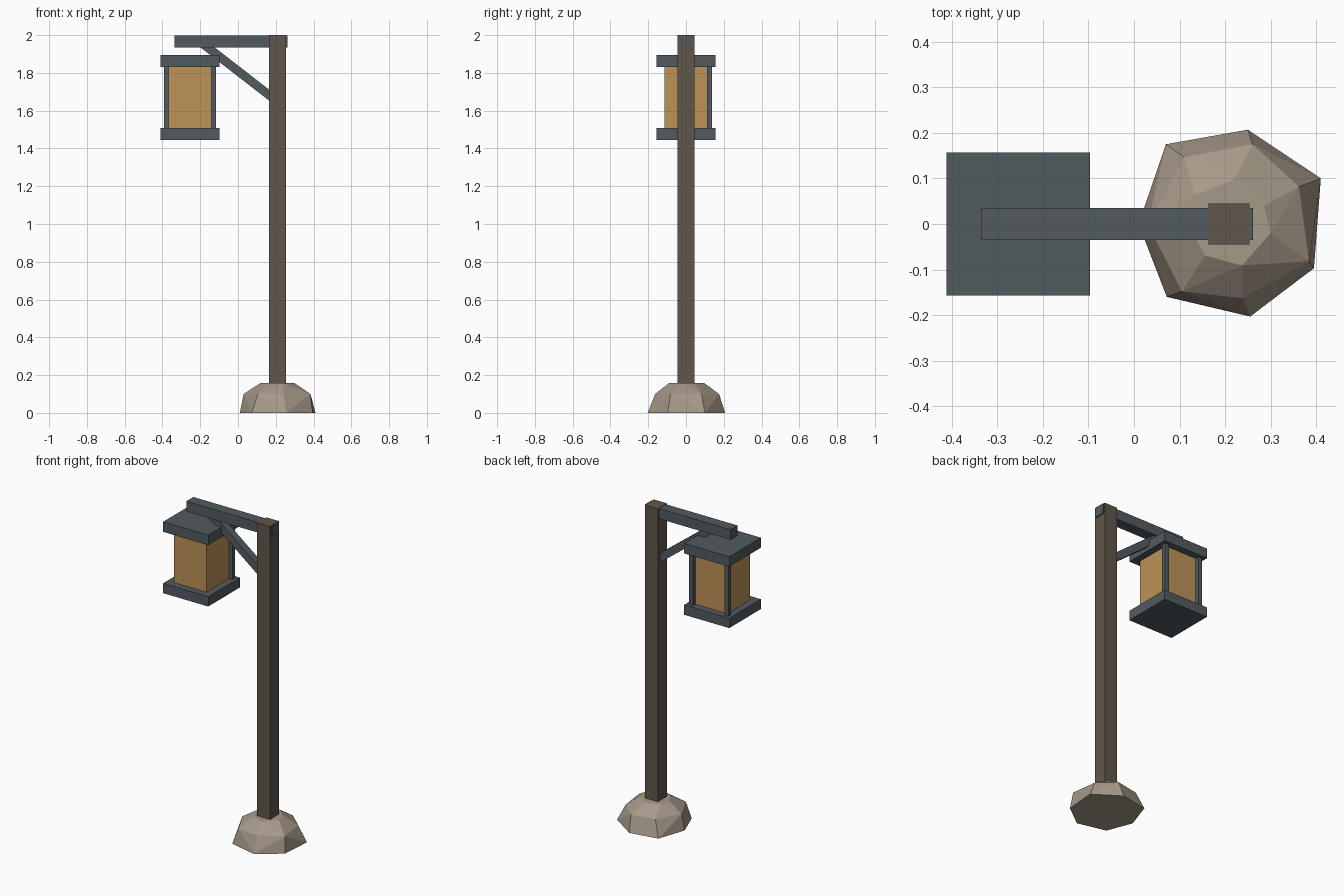
import bpy
import bmesh
from mathutils import Vector, Matrix
from math import atan2

default = bpy.data.objects.get("Cube")
if default:
    bpy.data.objects.remove(default)


def material(name, rgb):
    mat = bpy.data.materials.new(name)
    mat.use_nodes = True
    colour = (*rgb, 1)
    mat.diffuse_color = colour
    mat.node_tree.nodes["Principled BSDF"].inputs["Base Color"].default_value = colour
    return mat


wood = material("dark wood", (0.12, 0.095, 0.07))
iron = material("grey iron", (0.085, 0.105, 0.115))
stone = material("pale stone", (0.38, 0.32, 0.25))
amber = material("amber glass", (0.51, 0.29, 0.095))


def finish(name, bm, mat):
    bmesh.ops.recalc_face_normals(bm, faces=bm.faces)
    mesh = bpy.data.meshes.new(name)
    bm.to_mesh(mesh)
    bm.free()
    mesh.materials.append(mat)
    obj = bpy.data.objects.new(name, mesh)
    bpy.context.collection.objects.link(obj)
    return obj


def box(name, mat, low, high):
    """Box between two opposite corners."""
    low, high = Vector(low), Vector(high)
    bm = bmesh.new()
    shape = Matrix.Translation((low + high) / 2) @ Matrix.Diagonal((*(high - low), 1))
    bmesh.ops.create_cube(bm, size=1, matrix=shape)
    return finish(name, bm, mat)


def beam(name, mat, start, end, width):
    """Square bar between two points in the xz plane."""
    start, end = Vector(start), Vector(end)
    span = end - start
    bm = bmesh.new()
    shape = (Matrix.Translation((start + end) / 2)
             @ Matrix.Rotation(-atan2(span.z, span.x), 4, "Y")
             @ Matrix.Diagonal((span.length, width, width, 1)))
    bmesh.ops.create_cube(bm, size=1, matrix=shape)
    return finish(name, bm, mat)


# Faceted boulder: three uneven rings wrapped by a hull
rings = {
    0: [(.01, 0), (.07, .175), (.25, .207), (.41, .1), (.395, -.097), (.255, -.203), (.072, -.16)],
    .1: [(.03, 0), (.11, .147), (.26, .175), (.362, .082), (.384, -.082), (.24, -.163), (.105, -.148)],
    .157: [(.117, 0), (.134, .063), (.22, .098), (.285, .04), (.3, -.02), (.237, -.091), (.156, -.069)],
}
bm = bmesh.new()
for z, ring in rings.items():
    for x, y in ring:
        bm.verts.new((x, y, z))
bmesh.ops.convex_hull(bm, input=bm.verts)
finish("base_stone", bm, stone)

# Post, arm and diagonal brace
box("post", wood, (.164, -.045, .1), (.254, .045, 2))
box("arm", iron, (-.335, -.035, 1.934), (.261, .035, 1.998))
beam("brace", iron, (-.2, 0, 1.965), (.2, 0, 1.655), .046)

# Lantern: roof and floor plates, glass block, two rear corner bars
centre = -.254


def lantern_part(name, mat, half, bottom, top):
    return box(name, mat, (centre - half, -half, bottom), (centre + half, half, top))


lantern_part("lantern_roof", iron, .157, 1.832, 1.895)
lantern_part("lantern_floor", iron, .157, 1.446, 1.508)
lantern_part("lantern_glass", amber, .113, 1.5, 1.84)
for side, label in ((1, "left"), (-1, "right")):
    x = centre + side * .1235
    box("lantern_bar_" + label, iron, (x - .0135, .11, 1.5), (x + .0135, .137, 1.84))
